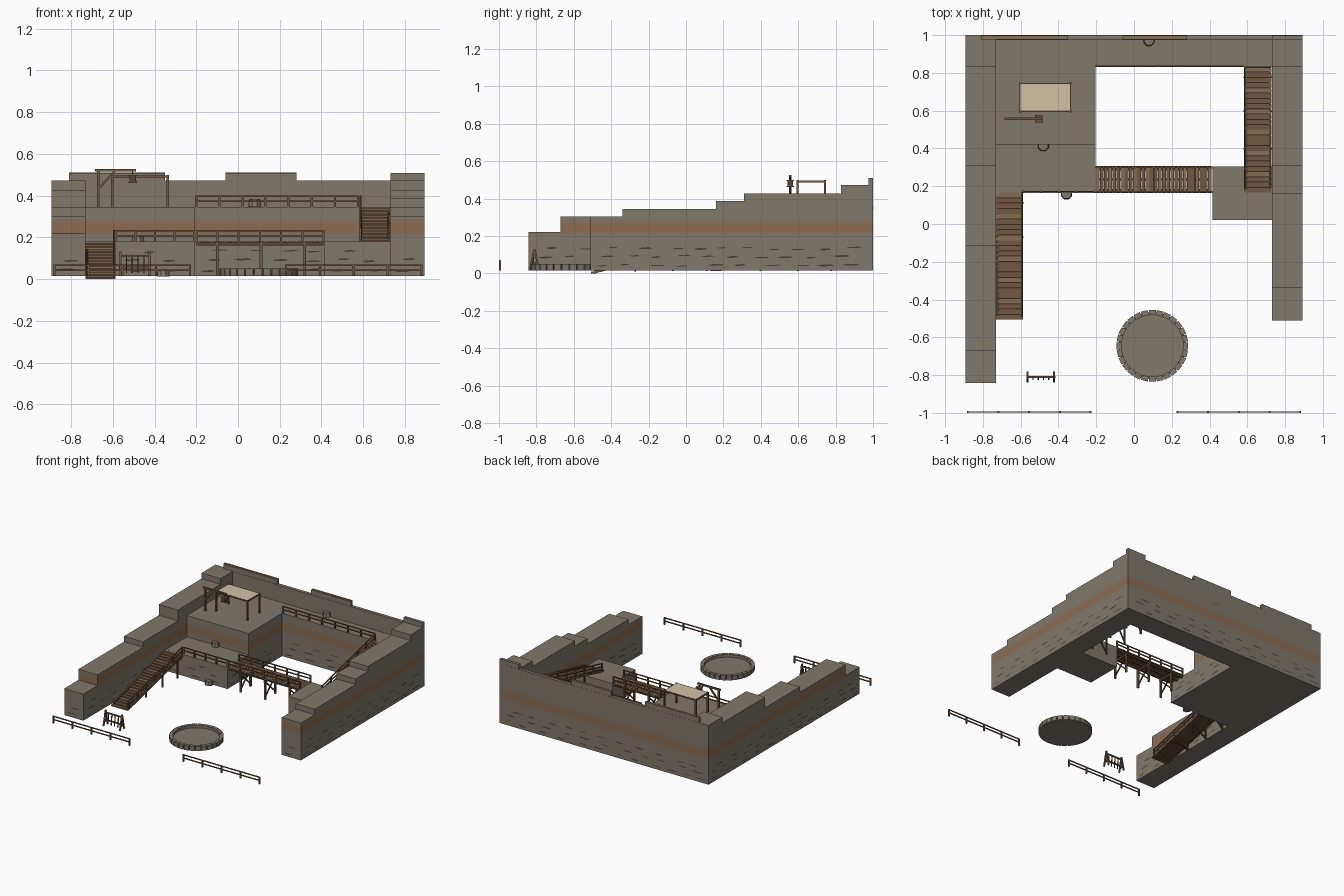
import bpy, bmesh, math, random
from mathutils import Vector, Matrix

random.seed(4)
cube = bpy.data.objects.get("Cube")
if cube:
    bpy.data.objects.remove(cube)


def material(name, rgb):
    m = bpy.data.materials.new(name)
    m.use_nodes = True
    m.diffuse_color = (*rgb, 1)
    bsdf = m.node_tree.nodes["Principled BSDF"]
    bsdf.inputs["Base Color"].default_value = (*rgb, 1)
    bsdf.inputs["Roughness"].default_value = 0.9
    return m


STONE = material("stone", (0.218, 0.188, 0.147))
DUSTY = material("dusty_stone", (0.235, 0.172, 0.115))
RUST = material("rust_stone", (0.265, 0.15, 0.083))
CRACK = material("dark_crack", (0.06, 0.053, 0.045))
WOOD = material("wood", (0.17, 0.097, 0.052))
DARK = material("dark_wood", (0.095, 0.058, 0.033))
PLANK = material("light_plank", (0.24, 0.15, 0.085))
CLOTH = material("canvas", (0.64, 0.54, 0.38))

GROUND, LOW, HIGH = 0.015, 0.18, 0.345


def finish(name, bm, *mats):
    bmesh.ops.recalc_face_normals(bm, faces=bm.faces)
    me = bpy.data.meshes.new(name)
    bm.to_mesh(me)
    bm.free()
    ob = bpy.data.objects.new(name, me)
    for m in mats:
        me.materials.append(m)
    bpy.context.collection.objects.link(ob)


def block(bm, matrix, mat):
    r = bmesh.ops.create_cube(bm, size=1, matrix=matrix)
    for f in {f for v in r["verts"] for f in v.link_faces}:
        f.material_index = mat


def box(bm, lo, hi, mat=0):
    lo, hi = Vector(lo), Vector(hi)
    block(bm, Matrix.Translation((lo + hi) / 2) @ Matrix.Diagonal((*(hi - lo), 1)), mat)


def beam(bm, a, b, w=0.01, h=None, mat=0):
    a, b = Vector(a), Vector(b)
    d = b - a
    rot = d.to_track_quat("Z", "Y").to_matrix().to_4x4()
    block(bm, Matrix.Translation((a + b) / 2) @ rot @ Matrix.Diagonal((w, h or w, d.length, 1)), mat)


def stone(name, bm):
    """Cut stone into strata and colour the middle layers."""
    for z in (0.208, 0.222, 0.27, 0.286):
        bmesh.ops.bisect_plane(bm, geom=bm.verts[:] + bm.edges[:] + bm.faces[:],
                               plane_co=(0, 0, z), plane_no=(0, 0, 1))
    for f in bm.faces:
        z = f.calc_center_median().z
        if abs(f.normal.z) < 0.5 and 0.208 < z < 0.286:
            f.material_index = 2 if 0.222 < z < 0.27 else 1
    finish(name, bm, STONE, DUSTY, RUST)


def stepped_wall(name, x0, x1, steps, end=0.975):
    """Wall whose top climbs towards the back; steps are (start y, height)."""
    bm = bmesh.new()
    outline = [(end, GROUND), (steps[0][0], GROUND)]
    for i, (y, z) in enumerate(steps):
        stop = steps[i + 1][0] if i + 1 < len(steps) else end
        outline += [(y, z), (stop, z)]
    face = bm.faces.new([bm.verts.new((x0, y, z)) for y, z in outline])
    r = bmesh.ops.extrude_face_region(bm, geom=[face])
    moved = [v for v in r["geom"] if isinstance(v, bmesh.types.BMVert)]
    bmesh.ops.translate(bm, verts=moved, vec=(x1 - x0, 0, 0))
    bmesh.ops.recalc_face_normals(bm, faces=bm.faces)
    stone(name, bm)


def stone_block(name, lo, hi):
    bm = bmesh.new()
    box(bm, lo, hi)
    bm.normal_update()
    stone(name, bm)


# Stone walls and terraces
stepped_wall("right_side_wall", -0.893, -0.73, [
    (-0.843, 0.22), (-0.67, 0.303), (-0.115, HIGH), (0.31, 0.428), (0.83, 0.472)])
stepped_wall("left_side_wall", 0.73, 0.893, [
    (-0.51, 0.303), (-0.34, HIGH), (0.16, 0.388), (0.31, 0.428), (0.83, 0.472)])
stone_block("back_wall", (-0.893, 0.975, GROUND), (0.893, 1, 0.472))
stone_block("back_terrace", (-0.73, 0.83, GROUND), (0.73, 0.975, HIGH))
stone_block("upper_platform", (-0.73, 0.42, GROUND), (-0.205, 0.83, HIGH))
stone_block("lower_platform", (-0.73, 0.165, GROUND), (-0.205, 0.42, LOW))
stone_block("bridge_landing", (0.415, 0.02, GROUND), (0.73, 0.305, LOW))
bm = bmesh.new()
for x0, x1, top in ((-0.81, -0.35, 1), (-0.06, 0.28, 1), (0.73, 0.893, 0)):
    box(bm, (x0, 0.977, 0.472), (x1, 0.999, 0.509))
    if top:
        box(bm, (x0, 0.985, 0.509), (x1, 0.999, 0.511), 1)
finish("parapet_blocks", bm, STONE, RUST)

# Cracks along the stone faces
bm = bmesh.new()


def cracks(start, end, normal):
    a, b, n = Vector(start), Vector(end), Vector(normal)
    u = (b - a).normalized()
    length = (b - a).length
    for row, z in enumerate((0.042, 0.09, 0.133)):
        t = 0.06 + 0.03 * row
        while t < length - 0.05:
            w, h = random.uniform(0.026, 0.05), random.uniform(0.003, 0.006)
            c = a + u * t + n * 0.003 + Vector((0, 0, z + random.uniform(-0.006, 0.006)))
            shape = ((-w, 0), (-w / 2, -h), (w / 2, -h * 0.7), (w, 0), (w / 2, h), (-w / 2, h * 0.6))
            f = bm.faces.new([bm.verts.new(c + u * p + Vector((0, 0, q))) for p, q in shape])
            f.normal_update()
            if f.normal.dot(n) < 0:
                f.normal_flip()
            t += random.uniform(0.11, 0.19)


for a, b, n in (
        ((0.893, -0.51, 0), (0.893, 1, 0), (1, 0, 0)), ((-0.893, -0.84, 0), (-0.893, 1, 0), (-1, 0, 0)),
        ((-0.89, 1, 0), (0.89, 1, 0), (0, 1, 0)), ((-0.205, 0.83, 0), (0.73, 0.83, 0), (0, -1, 0)),
        ((-0.73, 0.165, 0), (-0.205, 0.165, 0), (0, -1, 0)), ((0.415, 0.02, 0), (0.73, 0.02, 0), (0, -1, 0)),
        ((-0.73, -0.84, 0), (-0.73, 0.165, 0), (1, 0, 0)), ((0.73, -0.51, 0), (0.73, 0.02, 0), (-1, 0, 0)),
        ((-0.89, -0.843, 0), (-0.73, -0.843, 0), (0, -1, 0)), ((0.73, -0.51, 0), (0.89, -0.51, 0), (0, -1, 0)),
        ((-0.205, 0.165, 0), (-0.205, 0.83, 0), (1, 0, 0)), ((0.73, 0.305, 0), (0.73, 0.83, 0), (-1, 0, 0))):
    cracks(a, b, n)
me = bpy.data.meshes.new("stone_cracks")
bm.to_mesh(me)
bm.free()
me.materials.append(CRACK)
bpy.context.collection.objects.link(bpy.data.objects.new("stone_cracks", me))

# Small stone outcrops at the foot of the faces
for i, p in enumerate(((-0.358, 0.16, 0.03), (-0.48, 0.415, 0.195), (0.08, 0.972, 0.365))):
    bm = bmesh.new()
    bmesh.ops.create_cone(bm, cap_ends=True, segments=8, radius1=0.032, radius2=0.027, depth=0.034,
                          matrix=Matrix.Translation(p) @ Matrix.Rotation(math.pi / 8, 4, "Z"))
    finish(f"outcrop_{i + 1}", bm, STONE)


# Railings and fences
def railing(name, a, b, posts, h=0.055):
    a, b, up = Vector(a), Vector(b), Vector((0, 0, h))
    bm = bmesh.new()
    for i in range(posts):
        p = a.lerp(b, i / (posts - 1))
        beam(bm, p, p + up, 0.01)
    for k in (0.5, 0.95):
        beam(bm, a + up * k, b + up * k, 0.007)
    finish(name, bm, WOOD)


for side, label in ((-1, "right"), (1, "left")):
    railing(f"{label}_front_fence", (side * 0.88, -0.995, GROUND), (side * 0.23, -0.995, GROUND), 5)
railing("lower_platform_railing", (-0.585, 0.172, LOW), (-0.21, 0.172, LOW), 5)
railing("bridge_front_railing", (-0.2, 0.17, LOW), (0.41, 0.17, LOW), 7)
railing("bridge_back_railing", (-0.2, 0.3, LOW), (0.41, 0.3, LOW), 7)
railing("terrace_railing", (-0.2, 0.836, HIGH), (0.575, 0.836, HIGH), 8)


# Stairs: treads over a sloping dark soffit board
def stairs(name, x0, x1, y0, z0, y1, z1, rail_x, treads=24):
    bm = bmesh.new()
    run, rise = (y1 - y0) / treads, (z1 - z0) / treads
    for i in range(treads):
        y, z = y0 + run * (i + 0.5), z0 + rise * (i + 1)
        box(bm, (x0, y - run * 0.46, z - 0.009), (x1, y + run * 0.46, z), 2 if i % 4 == 3 else 0)
    beam(bm, ((x0 + x1) / 2, y0 + 0.02, z0 + 0.001), ((x0 + x1) / 2, y1, z1 - 0.009),
         x1 - x0 - 0.01, 0.004, 1)
    for x in (x0 + 0.006, x1 - 0.006):
        beam(bm, (x, y0 + 0.025, z0 + 0.009), (x, y1, z1 - 0.011), 0.011, 0.018, 1)
    for t in (0.35, 0.65, 0.92):
        y, z = y0 + (y1 - y0) * t, z0 + (z1 - z0) * t - 0.015
        for x in (x0 + 0.006, x1 - 0.006):
            beam(bm, (x, y, GROUND), (x, y, z), 0.011, mat=1)
        beam(bm, (x0, y, GROUND), (x1, y, z), 0.008, mat=1)
    finish(name, bm, WOOD, DARK, PLANK)
    railing(name + "_railing", (rail_x, y0 + 0.02, z0 + 0.01), (rail_x, y1, z1), 7)


stairs("lower_stairs", -0.73, -0.588, -0.508, 0.002, 0.165, LOW, -0.594)
stairs("upper_stairs", 0.583, 0.727, 0.165, LOW, 0.83, HIGH, 0.588)

# Plank bridge on trestles
bm = bmesh.new()
planks = 28
for i in range(planks):
    x, w = -0.203 + 0.616 * i / planks, 0.616 / planks
    box(bm, (x, 0.163, LOW - 0.008), (x + w * 0.9, 0.307, LOW), 0 if i % 3 else 2)
for y in (0.18, 0.235, 0.29):
    beam(bm, (-0.2, y, LOW - 0.014), (0.41, y, LOW - 0.014), 0.012, mat=1)
for x in (-0.1, 0.11, 0.32):
    for y, other in ((0.175, 0.295), (0.295, 0.175)):
        beam(bm, (x, y, GROUND), (x, y, LOW - 0.008), 0.013)
        beam(bm, (x, y, GROUND + 0.02), (x, other, LOW - 0.03), 0.008, mat=1)
    beam(bm, (x, 0.165, LOW - 0.025), (x, 0.305, LOW - 0.025), 0.012)
finish("plank_bridge", bm, WOOD, DARK, PLANK)

# Canvas canopy on posts
bm = bmesh.new()
box(bm, (-0.602, 0.6, 0.492), (-0.338, 0.74, 0.497), 1)
for y in (0.597, 0.743):
    beam(bm, (-0.608, y, 0.492), (-0.332, y, 0.492), 0.009)
    for x in (-0.603, -0.337):
        beam(bm, (x, y, HIGH), (x, y, 0.499), 0.011)
for x in (-0.603, -0.337):
    beam(bm, (x, 0.592, 0.49), (x, 0.748, 0.49), 0.008)
finish("canopy", bm, WOOD, CLOTH)

# Hoist with a hanging open crate
bm = bmesh.new()
beam(bm, (-0.67, 0.557, HIGH), (-0.67, 0.557, 0.527), 0.013)
beam(bm, (-0.685, 0.557, 0.521), (-0.49, 0.557, 0.521), 0.012)
beam(bm, (-0.67, 0.557, 0.43), (-0.59, 0.557, 0.52), 0.01)
beam(bm, (-0.505, 0.557, 0.5), (-0.505, 0.557, 0.52), 0.005, mat=1)
box(bm, (-0.521, 0.542, 0.464), (-0.489, 0.573, 0.496), 1)
for z in (0.464, 0.496):
    box(bm, (-0.525, 0.538, z - 0.003), (-0.485, 0.577, z + 0.003))
finish("hoist", bm, WOOD, DARK)

# Tool rack with splayed legs
bm = bmesh.new()
for x in (-0.563, -0.423):
    for y in (-0.835, -0.785):
        beam(bm, (x, y, GROUND), (x, -0.81, 0.13), 0.01)
    beam(bm, (x, -0.83, 0.045), (x, -0.79, 0.045), 0.007)
for z in (0.112, 0.055):
    beam(bm, (-0.57, -0.81, z), (-0.416, -0.81, z), 0.009)
for i in range(4):
    x = -0.535 + 0.028 * i
    beam(bm, (x, -0.822, 0.03), (x, -0.812, 0.118), 0.006, mat=1)
finish("tool_rack", bm, WOOD, DARK)

# Round pit with a ring of kerb stones
bm = bmesh.new()
centre = Matrix.Translation((0.097, -0.645, 0))
bmesh.ops.create_cone(bm, cap_ends=True, segments=48, radius1=0.178, radius2=0.178, depth=0.015,
                      matrix=centre @ Matrix.Translation((0, 0, 0.0225)))
finish("pit_floor", bm, STONE)
bm = bmesh.new()
count = 28
for i in range(count):
    turn = Matrix.Rotation(math.tau * i / count, 4, "Z")
    size = Matrix.Diagonal((0.027, 0.0365, 0.035, 1))
    block(bm, centre @ turn @ Matrix.Translation((0.176, 0, 0.0325)) @ size, 0)
finish("pit_kerb", bm, STONE)
